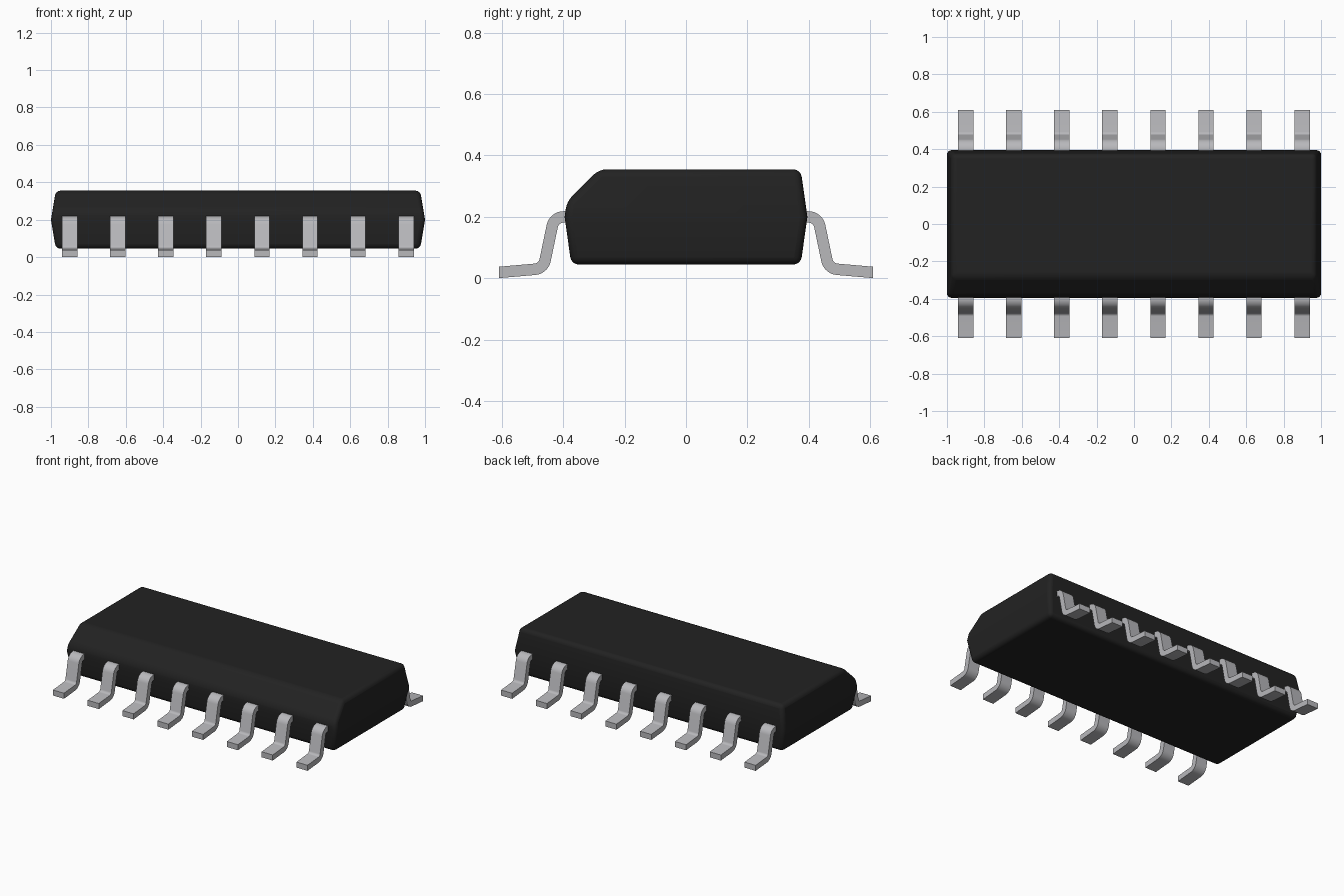
import bpy, bmesh, math
from mathutils import Vector

if "Cube" in bpy.data.objects:
    bpy.data.objects.remove(bpy.data.objects["Cube"])


def material(name, rgb):
    m = bpy.data.materials.new(name)
    m.diffuse_color = (*rgb, 1)
    m.use_nodes = True
    m.node_tree.nodes["Principled BSDF"].inputs["Base Color"].default_value = m.diffuse_color
    return m


def add_object(name, bm, mat):
    bmesh.ops.recalc_face_normals(bm, faces=bm.faces)
    mesh = bpy.data.meshes.new(name)
    bm.to_mesh(mesh)
    bm.free()
    mesh.materials.append(mat)
    ob = bpy.data.objects.new(name, mesh)
    bpy.context.collection.objects.link(ob)
    return ob


def shade(ob, degrees):
    bpy.ops.object.select_all(action='DESELECT')
    ob.select_set(True)
    bpy.context.view_layer.objects.active = ob
    bpy.ops.object.shade_smooth_by_angle(angle=math.radians(degrees))


black = material("black plastic", (0.016, 0.016, 0.016))
metal = material("tinned metal", (0.48, 0.48, 0.50))

# Package body: three rectangles lofted, widest at mid height
bm = bmesh.new()
rings = []
for hx, hy, z in ((0.974, 0.373, 0.045), (1.0, 0.395, 0.2), (0.974, 0.373, 0.355)):
    rings.append([bm.verts.new((sx * hx, sy * hy, z))
                  for sx, sy in ((-1, -1), (1, -1), (1, 1), (-1, 1))])
for a, b in zip(rings, rings[1:]):
    for i in range(4):
        j = (i + 1) % 4
        bm.faces.new((a[i], a[j], b[j], b[i]))
bm.faces.new(rings[0][::-1])
bm.faces.new(rings[-1])
# Long chamfer along the upper front edge
cut = bmesh.ops.bisect_plane(bm, geom=bm.verts[:] + bm.edges[:] + bm.faces[:],
                             plane_co=(0, -0.283, 0.355), plane_no=(0, -1, 1),
                             clear_outer=True)
bmesh.ops.holes_fill(bm, edges=[e for e in cut["geom_cut"]
                                if isinstance(e, bmesh.types.BMEdge)], sides=0)
body = add_object("package_body", bm, black)
# Rounded edges, leaving the shallow mid-height parting line
bevel = body.modifiers.new("rounded_edges", 'BEVEL')
bevel.width = 0.024
bevel.segments = 4
bevel.limit_method = 'ANGLE'
bevel.angle_limit = math.radians(25)
shade(body, 30)


# Gull-wing lead: centre line with rounded bends, thickened into a strip
def fillet(points, radius, steps):
    pts = [Vector(p) for p in points]
    out = [pts[0]]
    for a, b, c in zip(pts, pts[1:], pts[2:]):
        u, v = (a - b).normalized(), (c - b).normalized()
        half = u.angle(v) / 2
        centre = b + (u + v).normalized() * radius / math.sin(half)
        start = b + u * radius / math.tan(half) - centre
        end = b + v * radius / math.tan(half) - centre
        for i in range(steps + 1):
            t = i / steps
            out.append(centre + start.lerp(end, t).normalized() * radius)
    return out + [pts[-1]]


WIDTH, HALF_THICK, PITCH = 0.082, 0.0185, 0.257
path = fillet([(0.36, 0.2), (0.429, 0.2), (0.464, 0.032), (0.609, 0.0195)], 0.037, 7)
bm = bmesh.new()
sections = []
for i, p in enumerate(path):
    d = path[min(i + 1, len(path) - 1)] - path[max(i - 1, 0)]
    n = Vector((-d.y, d.x)).normalized() * HALF_THICK
    if i in (0, len(path) - 1):
        n = Vector((0, HALF_THICK))
    sections.append([bm.verts.new((-0.9 + sx * WIDTH / 2, p.x + s * n.x, p.y + s * n.y))
                     for sx, s in ((-1, -1), (1, -1), (1, 1), (-1, 1))])
for a, b in zip(sections, sections[1:]):
    for i in range(4):
        j = (i + 1) % 4
        bm.faces.new((a[i], a[j], b[j], b[i]))
bm.faces.new(sections[0])
bm.faces.new(sections[-1])
leads = add_object("leads", bm, metal)
shade(leads, 30)

# Eight leads per side, mirrored front to back
array = leads.modifiers.new("row", 'ARRAY')
array.count = 8
array.use_relative_offset = False
array.use_constant_offset = True
array.constant_offset_displace = (PITCH, 0, 0)
mirror = leads.modifiers.new("both_sides", 'MIRROR')
mirror.use_axis = (False, True, False)
